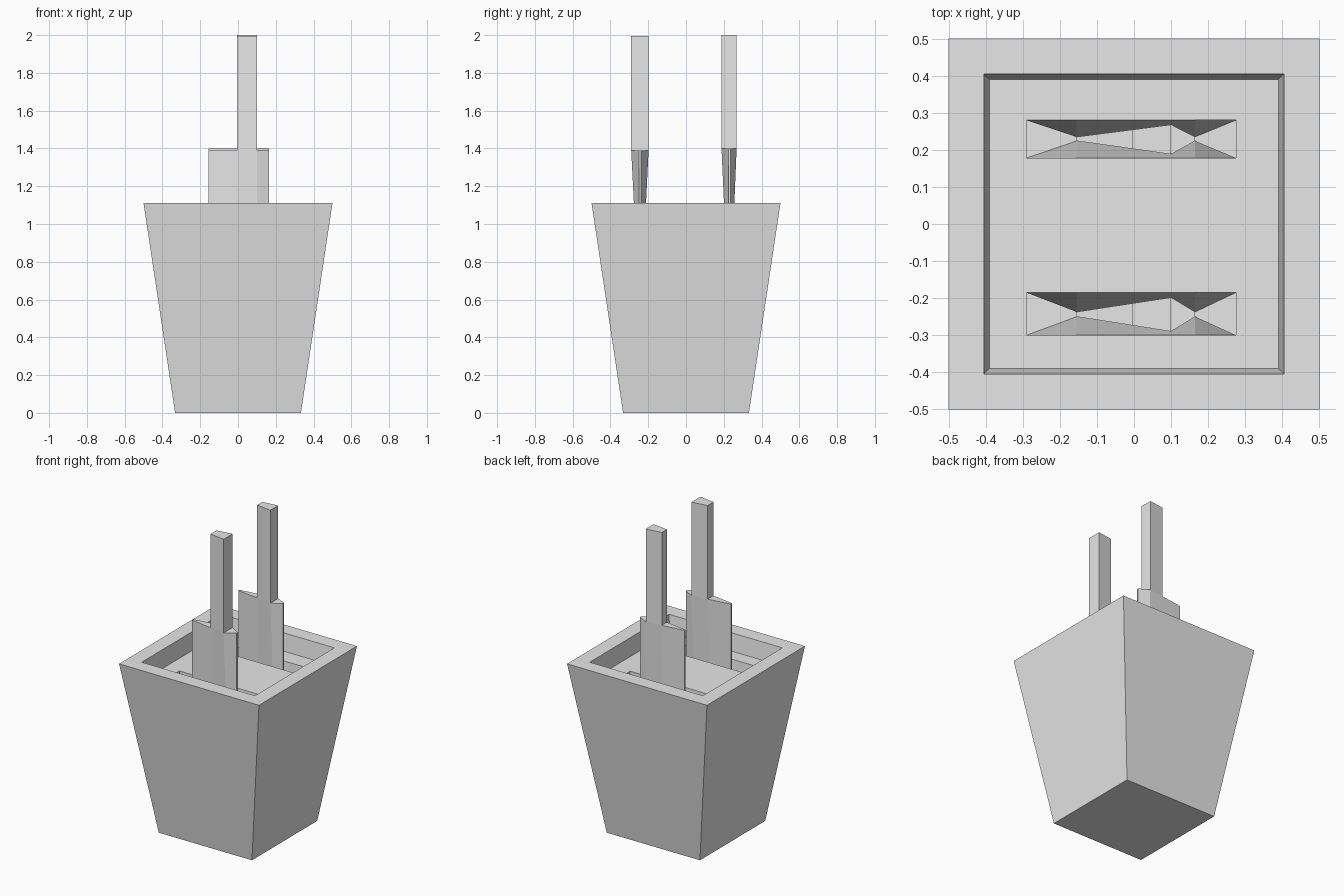
import bpy
import bmesh

cube = bpy.data.objects.get("Cube")
if cube:
    bpy.data.objects.remove(cube, do_unlink=True)

grey = bpy.data.materials.new("light grey")
grey.use_nodes = True
grey.diffuse_color = (0.8, 0.8, 0.8, 1)
grey.node_tree.nodes["Principled BSDF"].inputs["Base Color"].default_value = (0.8, 0.8, 0.8, 1)

RIM_Z, FLOOR_Z, PIT_Z = 1.11, 1.0, 0.6
SLOT_X = (-0.29, 0.275)
BLADE_X = (-0.155, 0.165)
HANDLE_X = (-0.005, 0.1)


def ring(bm, points, z):
    return [bm.verts.new((x, y, z)) for x, y in points]


def bridge(bm, a, b):
    for i in range(len(a)):
        j = (i + 1) % len(a)
        bm.faces.new((a[i], a[j], b[j], b[i]))


def square(r):
    return [(-r, -r), (r, -r), (r, r), (-r, r)]


def finish(bm, name):
    bmesh.ops.remove_doubles(bm, verts=bm.verts, dist=0.0005)
    bmesh.ops.recalc_face_normals(bm, faces=bm.faces)
    mesh = bpy.data.meshes.new(name)
    bm.to_mesh(mesh)
    bm.free()
    mesh.materials.append(grey)
    obj = bpy.data.objects.new(name, mesh)
    bpy.context.collection.objects.link(obj)


# Each knife: slot y range, blade edge y range, widest y range, blade top, handle top
knives = {
    "front": ((-0.30, -0.185), (-0.25, -0.237), (-0.29, -0.198), 1.39, 1.995),
    "back": ((0.178, 0.28), (0.224, 0.235), (0.188, 0.268), 1.4, 2.0),
}

# Tapered block with a raised rim
bm = bmesh.new()
rings = [ring(bm, square(r), z) for r, z in
         ((0.333, 0), (0.5, RIM_Z), (0.405, RIM_Z), (0.39, FLOOR_Z))]
bm.faces.new(rings[0])
for low, high in zip(rings, rings[1:]):
    bridge(bm, low, high)

# Recessed floor, left open at the two slots
xs = (-0.39, *SLOT_X, 0.39)
ys = (-0.39, *knives["front"][0], *knives["back"][0], 0.39)
for row in range(5):
    for col in range(3):
        if row in (1, 3) and col == 1:
            continue
        x0, x1, y0, y1 = xs[col], xs[col + 1], ys[row], ys[row + 1]
        bm.faces.new(ring(bm, [(x0, y0), (x1, y0), (x1, y1), (x0, y1)], FLOOR_Z))

# Slots that pinch in around the blades at the bottom
for slot, edge, wide, top, tip in knives.values():
    columns = (SLOT_X[0], *BLADE_X, SLOT_X[1])
    pinch = (slot, edge, edge, slot)
    bottom = ([(x, p[0]) for x, p in zip(columns, pinch)]
              + [(x, p[1]) for x, p in reversed(list(zip(columns, pinch)))])
    upper = [(x, slot[0]) for x in columns] + [(x, slot[1]) for x in reversed(columns)]
    low, high = ring(bm, bottom, PIT_Z), ring(bm, upper, FLOOR_Z)
    bridge(bm, low, high)
    for i in range(3):
        bm.faces.new((low[i], low[i + 1], low[6 - i], low[7 - i]))
finish(bm, "knife_block")


# Blades widening upwards, each with a narrow handle
for name, (slot, edge, wide, top, tip) in knives.items():
    t = (HANDLE_X[0] - BLADE_X[0]) / (HANDLE_X[1] - BLADE_X[0])
    mid = [e + (w - e) * t for e, w in zip(edge, wide)]
    columns = (BLADE_X[0], *HANDLE_X, BLADE_X[1])
    spans = (edge, mid, wide, edge)
    outline = ([(x, s[0]) for x, s in zip(columns, spans)]
               + [(x, s[1]) for x, s in reversed(list(zip(columns, spans)))])
    foot = [(x, edge[0]) for x in columns] + [(x, edge[1]) for x in reversed(columns)]
    bm = bmesh.new()
    low, high = ring(bm, foot, PIT_Z), ring(bm, outline, top)
    bridge(bm, low, high)
    for i in (0, 2):
        bm.faces.new((high[i], high[i + 1], high[6 - i], high[7 - i]))
    grip = [high[1], high[2], high[5], high[6]]
    cap = [bm.verts.new((v.co.x, v.co.y, tip)) for v in grip]
    bridge(bm, grip, cap)
    bm.faces.new(cap)
    finish(bm, name + "_knife")
